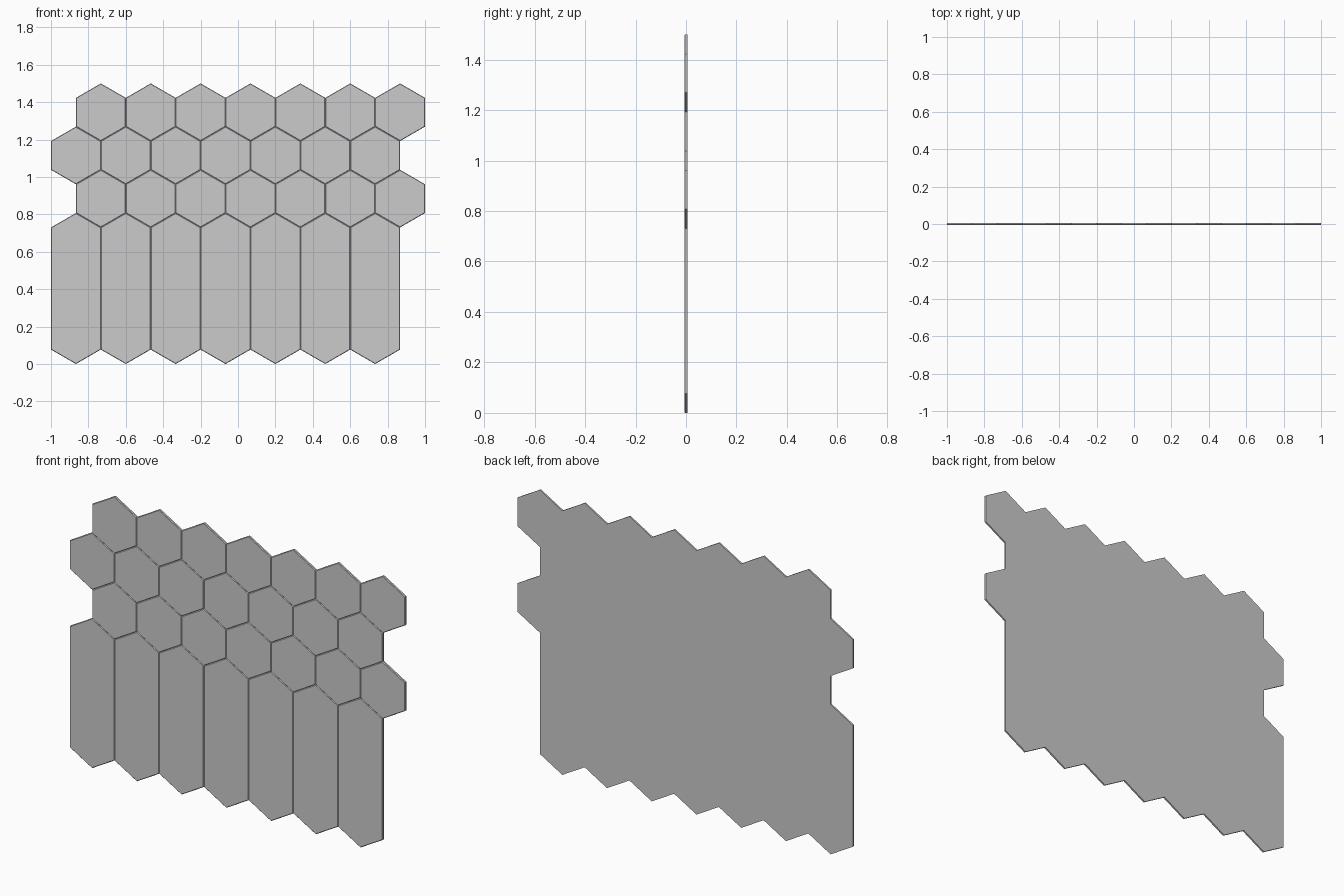
import bpy, bmesh, math

if "Cube" in bpy.data.objects:
    bpy.data.objects.remove(bpy.data.objects["Cube"])

COLS = 7
W = 2.0 / (COLS + 0.5)          # tile width
S = W / math.sqrt(3)            # hexagon side
T = 0.006                       # half thickness
BEVEL = 0.003                   # front edge chamfer


def add_tile(bm, cx, z_low, z_high):
    """Pointed tile: shoulders at z_low and z_high, tips half a side beyond."""
    h = W / 2

    def ring(y, inset):
        a = h - inset
        d = inset / math.sqrt(3)
        tip = S / 2 - inset * 2 / math.sqrt(3)
        pts = [(-a, z_low + d), (0, z_low - tip), (a, z_low + d),
               (a, z_high - d), (0, z_high + tip), (-a, z_high - d)]
        return [bm.verts.new((cx + x, y, z)) for x, z in pts]

    rings = [ring(T, 0), ring(-T + BEVEL, 0), ring(-T, BEVEL)]
    bm.faces.new(rings[0][::-1])
    bm.faces.new(rings[-1])
    for r0, r1 in zip(rings, rings[1:]):
        for i in range(6):
            j = (i + 1) % 6
            bm.faces.new((r0[i], r0[j], r1[j], r1[i]))


def tile_row(name, x_start, z_low, z_high):
    bm = bmesh.new()
    for i in range(COLS):
        add_tile(bm, x_start + i * W, z_low, z_high)
    bmesh.ops.recalc_face_normals(bm, faces=bm.faces)
    mesh = bpy.data.meshes.new(name)
    bm.to_mesh(mesh)
    bm.free()
    bpy.context.collection.objects.link(bpy.data.objects.new(name, mesh))


left, right = -1 + W / 2, -1 + W
top = 1.5 - S / 2               # upper shoulder of the top row

# Three staggered rows of regular hexagons
for r, x in enumerate((right, left, right)):
    z = top - r * 1.5 * S
    tile_row(f"hexagon_row_{r + 1}", x, z - S, z)

# Bottom row of tall stretched hexagons
tile_row("tall_tile_row", left, S / 2, top - 4.5 * S)
